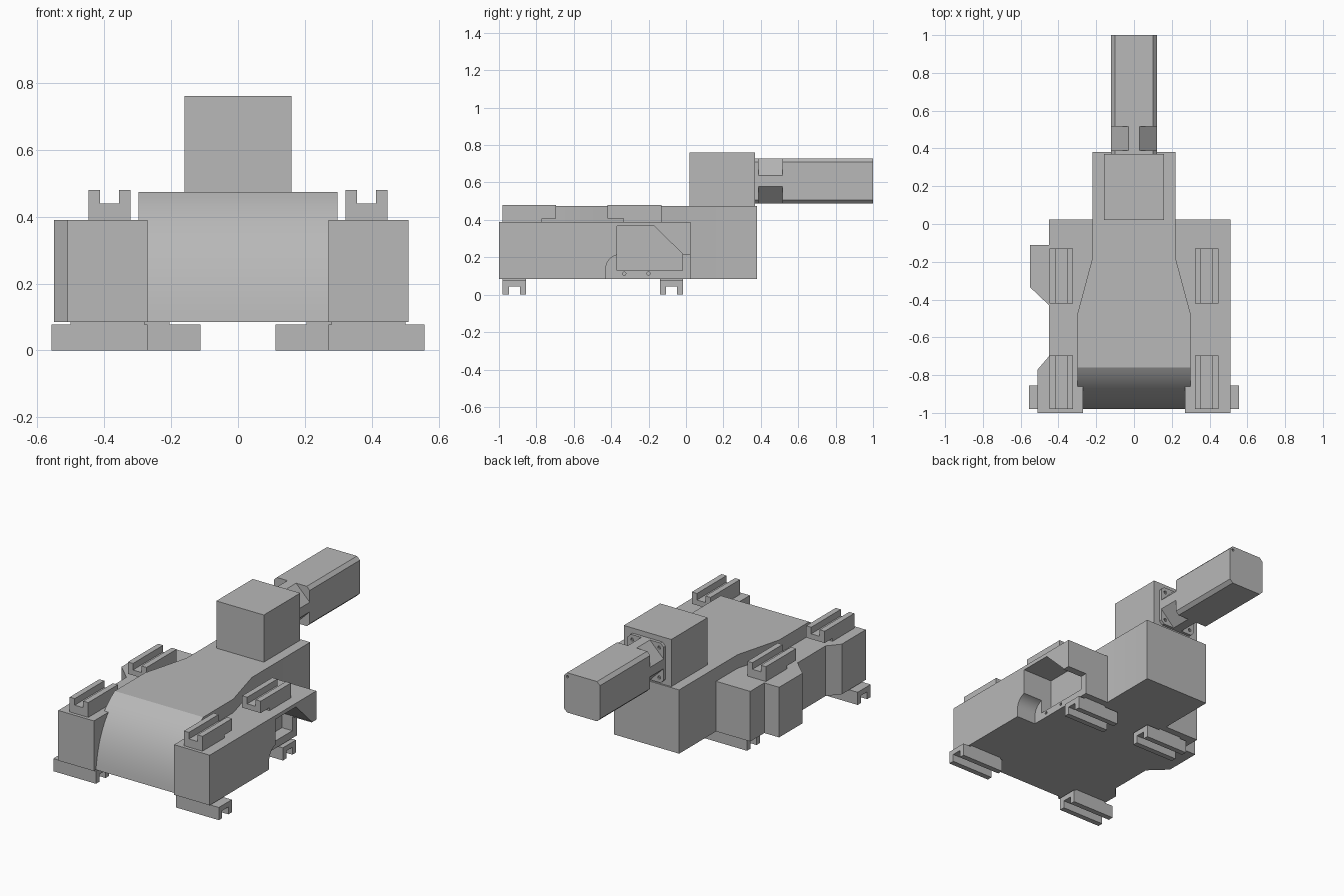
import bpy, bmesh, math
from mathutils import Vector

cube = bpy.data.objects.get("Cube")
if cube:
    bpy.data.objects.remove(cube, do_unlink=True)

# One plain grey for the whole machine
GREY = (0.48, 0.48, 0.48, 1)
grey = bpy.data.materials.new("plain grey")
grey.use_nodes = True
grey.diffuse_color = GREY
grey.node_tree.nodes["Principled BSDF"].inputs["Base Color"].default_value = GREY


def prism(name, axis, points, low, high):
    """Extrude a 2D outline along an axis."""
    def place(p, d):
        return {"x": (d, p[0], p[1]), "y": (p[0], d, p[1]), "z": (p[0], p[1], d)}[axis]
    bm = bmesh.new()
    base = bm.faces.new([bm.verts.new(place(p, low)) for p in points])
    grown = bmesh.ops.extrude_face_region(bm, geom=[base])["geom"]
    shift = Vector(place((0, 0), high - low))
    bmesh.ops.translate(bm, vec=shift, verts=[g for g in grown if isinstance(g, bmesh.types.BMVert)])
    bmesh.ops.recalc_face_normals(bm, faces=bm.faces[:])
    mesh = bpy.data.meshes.new(name)
    bm.to_mesh(mesh)
    bm.free()
    mesh.materials.append(grey)
    obj = bpy.data.objects.new(name, mesh)
    bpy.context.collection.objects.link(obj)
    return obj


def rect(a0, a1, b0, b1):
    return [(a0, b0), (a1, b0), (a1, b1), (a0, b1)]


def disc(a, b, r, sides=10):
    return [(a + r * math.cos(math.tau * i / sides), b + r * math.sin(math.tau * i / sides))
            for i in range(sides)]


def combine(target, tool, operation="DIFFERENCE"):
    """Apply a boolean and drop the tool."""
    mod = target.modifiers.new("cut", "BOOLEAN")
    mod.operation, mod.solver, mod.object = operation, "EXACT", tool
    with bpy.context.temp_override(object=target, active_object=target, selected_objects=[target]):
        bpy.ops.object.modifier_apply(modifier=mod.name)
    bpy.data.objects.remove(tool, do_unlink=True)


def mirrored(points):
    return points + [(-x, y) for x, y in reversed(points)]


FLOOR, DECK, ROOF = 0.085, 0.39, 0.473

# Central housing: side profile with a curved nose, trimmed to a tapering plan
start, pull, end = Vector((-0.76, ROOF)), Vector((-0.95, 0.36)), Vector((-0.98, FLOOR))
steps = 16
nose = [start * (1 - t) ** 2 + pull * 2 * t * (1 - t) + end * t * t
        for t in (i / steps for i in range(steps + 1))]
housing = prism("central_housing", "x", [tuple(p) for p in nose] + [(0.38, FLOOR), (0.38, ROOF)], -0.4, 0.4)
plan = mirrored([(0.298, -1.1), (0.298, -0.47), (0.22, -0.18), (0.22, 0.6)])
combine(housing, prism("plan_cutter", "z", plan, -0.1, 0.8), "INTERSECT")

# Side blocks
right_block = prism("right_side_block", "z", [
    (-0.27, -1), (-0.51, -1), (-0.51, -0.77), (-0.45, -0.70), (-0.45, -0.43), (-0.55, -0.335),
    (-0.55, -0.11), (-0.45, -0.11), (-0.45, 0.025), (-0.2, 0.025), (-0.2, -0.2), (-0.27, -0.47)],
    FLOOR, DECK)
left_block = prism("left_side_block", "z", [
    (0.27, -1), (0.51, -1), (0.51, 0.025), (0.2, 0.025), (0.2, -0.2), (0.27, -0.47)], FLOOR, DECK)

# Rounded undercut and chamfered pocket in the left block
radius = 0.08
arch = [(-0.43 + radius * (1 - math.cos(a)), 0.135 + radius * math.sin(a))
        for a in (math.pi / 2 * i / 8 for i in range(9))]
combine(left_block, prism("arch_cutter", "x", arch + [(0.1, 0.215), (0.1, 0.02), (-0.43, 0.02)], 0.38, 0.7))
pocket = [(-0.37, 0.13), (-0.02, 0.13), (-0.02, 0.22), (-0.17, 0.367), (-0.37, 0.367)]
combine(left_block, prism("pocket_cutter", "x", pocket, 0.31, 0.7))
for y in (-0.33, -0.2):
    combine(left_block, prism("hole_cutter", "x", disc(y, 0.113, 0.009), 0.36, 0.5))


def channel(a0, a1, rim, web, back, wall):
    """U-shaped outline, open towards rim."""
    return [(a0, back), (a1, back), (a1, rim), (a1 - wall, rim), (a1 - wall, web),
            (a0 + wall, web), (a0 + wall, rim), (a0, rim)]


for side, s in (("left", 1), ("right", -1)):
    # Upper channels run front to back on short pedestals
    lo, hi = sorted((s * 0.322, s * 0.447))
    for place, y0, y1, p0, p1 in (("front", -0.98, -0.695, -0.98, -0.77),
                                  ("rear", -0.42, -0.13, -0.335, -0.13)):
        prism(f"{side}_{place}_top_channel", "y", channel(lo, hi, 0.48, 0.44, 0.408, 0.034), y0, y1)
        prism(f"{side}_{place}_top_pedestal", "z", rect(lo, hi, p0, p1), DECK - 0.01, 0.408)
    # Lower channels run sideways and open downwards
    for place, y0, y1, x0, x1, p0, p1 in (("front", -0.98, -0.855, 0.27, 0.557, 0.28, 0.5),
                                          ("rear", -0.14, -0.015, 0.112, 0.4, 0.205, 0.357)):
        lo_x, hi_x = sorted((s * x0, s * x1))
        prism(f"{side}_{place}_foot_channel", "x", channel(y0, y1, 0, 0.045, 0.077, 0.033), lo_x, hi_x)
        lo_x, hi_x = sorted((s * p0, s * p1))
        prism(f"{side}_{place}_foot_pedestal", "z", rect(lo_x, hi_x, y0, y1), 0.077, FLOOR + 0.005)

# Gearbox cube on the rear deck
prism("gearbox", "z", rect(-0.16, 0.16, 0.02, 0.37), ROOF - 0.01, 0.76)

# Motor with bevelled long edges
MID, HALF, BEVEL, NOTCH = 0.608, 0.121, 0.02, 0.092
outline = mirrored([(HALF - BEVEL, MID - HALF), (HALF, MID - HALF + BEVEL),
                    (HALF, MID + HALF - BEVEL), (HALF - BEVEL, MID + HALF)])
motor = prism("motor", "y", outline, 0.365, 1.0)
for sx in (-1, 1):
    for sz in (-1, 1):
        # Diagonal corner reliefs behind the flange, with screw holes in it
        x, z = sx * HALF, MID + sz * HALF
        corner = [(x - sx * NOTCH, z), (x - sx * NOTCH, z + sz * 0.05), (x + sx * 0.05, z + sz * 0.05),
                  (x + sx * 0.05, z - sz * NOTCH), (x, z - sz * NOTCH)]
        combine(motor, prism("relief_cutter", "y", corner, 0.388, 0.517))
        combine(motor, prism("screw_cutter", "y", disc(x - sx * 0.03, z - sz * 0.03, 0.01), 0.375, 0.45))
combine(motor, prism("end_hole_cutter", "y", disc(0.098, 0.706, 0.008), 0.985, 1.05))

# Smooth only the curved surfaces
bpy.ops.object.select_all(action="DESELECT")
for obj in (housing, left_block):
    obj.select_set(True)
    bpy.context.view_layer.objects.active = obj
bpy.ops.object.shade_smooth_by_angle(angle=math.radians(20))
